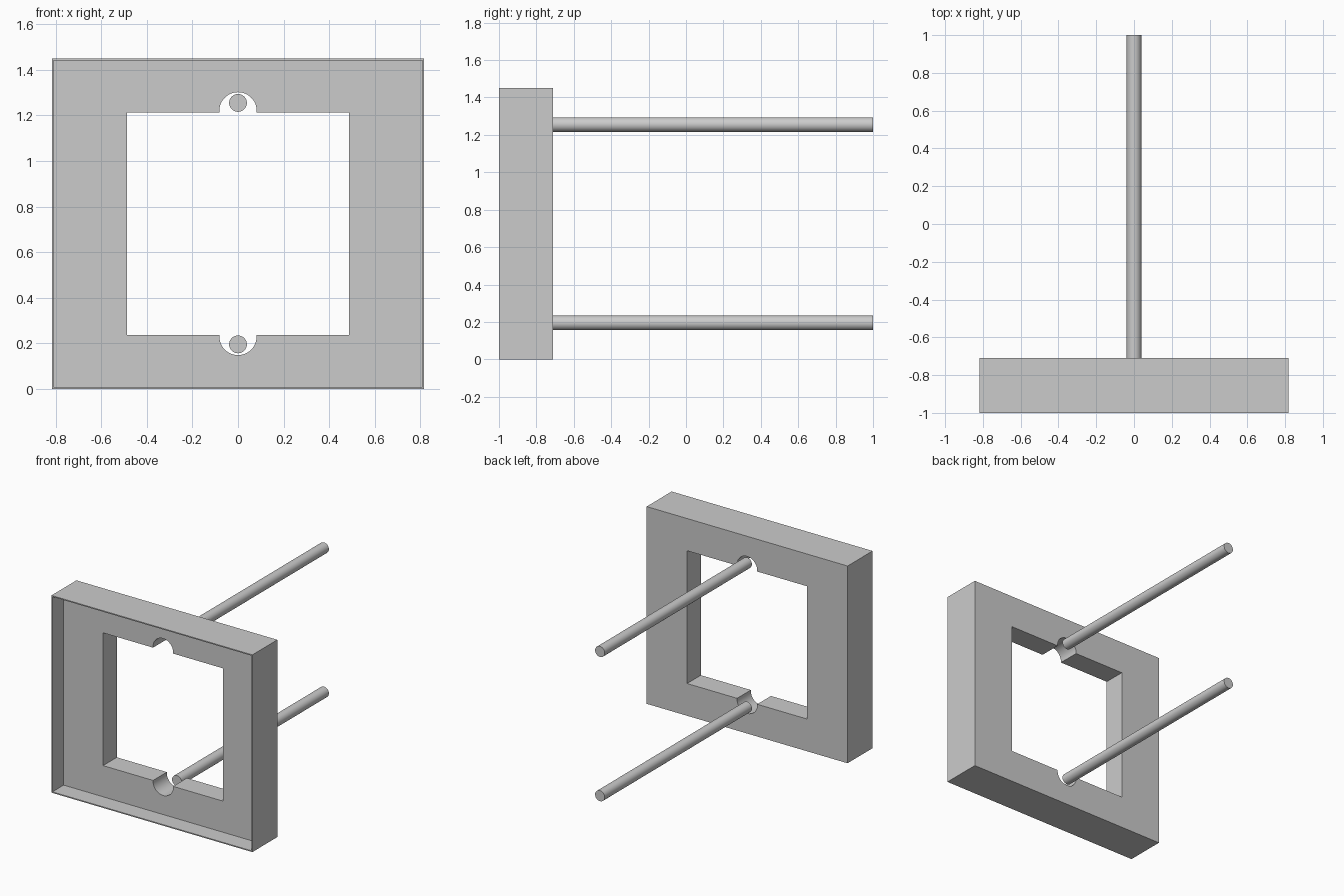
import bpy
from math import radians

if "Cube" in bpy.data.objects:
    bpy.data.objects.remove(bpy.data.objects["Cube"], do_unlink=True)

HEIGHT, HALF_WIDTH = 1.45, 0.817
MID_Z = HEIGHT / 2
FRONT, BACK, RECESS = -1.0, -0.71, -0.87
RIM = 0.008

grey = bpy.data.materials.new("plain_grey")
grey.use_nodes = True
grey.diffuse_color = (0.6, 0.6, 0.6, 1)
grey.node_tree.nodes["Principled BSDF"].inputs["Base Color"].default_value = (0.6, 0.6, 0.6, 1)


def finish(name):
    obj = bpy.context.object
    obj.name = name
    obj.data.materials.append(grey)
    return obj


def box(name, half_x, half_z, y0, y1):
    """Box centred on the frame axis, running from y0 to y1."""
    bpy.ops.mesh.primitive_cube_add(size=2, location=(0, (y0 + y1) / 2, MID_Z))
    bpy.context.object.scale = (half_x, (y1 - y0) / 2, half_z)
    bpy.ops.object.transform_apply(location=False, rotation=False, scale=True)
    return finish(name)


def cylinder(name, radius, z, y0, y1):
    """Cylinder lying along y."""
    bpy.ops.mesh.primitive_cylinder_add(
        vertices=48, radius=radius, depth=y1 - y0,
        location=(0, (y0 + y1) / 2, z), rotation=(radians(90), 0, 0))
    return finish(name)


def cut(target, cutter):
    """Subtract the cutter from the target and discard it."""
    mod = target.modifiers.new("cut", "BOOLEAN")
    mod.operation = "DIFFERENCE"
    mod.solver = "EXACT"
    mod.object = cutter
    bpy.context.view_layer.objects.active = target
    bpy.ops.object.modifier_apply(modifier=mod.name)
    bpy.data.objects.remove(cutter, do_unlink=True)


def smooth(obj):
    bpy.ops.object.select_all(action="DESELECT")
    obj.select_set(True)
    bpy.context.view_layer.objects.active = obj
    bpy.ops.object.shade_smooth_by_angle(angle=radians(30))


# Square frame with a thin front rim, a shallow recess and a window
frame = box("frame", HALF_WIDTH, MID_Z, FRONT, BACK)
cut(frame, box("recess_cutter", HALF_WIDTH - RIM, MID_Z - RIM, FRONT - 0.1, RECESS))
cut(frame, box("window_cutter", 0.488, 0.488, FRONT - 0.2, BACK + 0.1))

# Round notches in the window edges, and the rods behind them
for side, name in ((1, "upper"), (-1, "lower")):
    cut(frame, cylinder("notch_cutter", 0.082, MID_Z + side * 0.495, FRONT - 0.3, BACK + 0.2))
    smooth(cylinder(name + "_rod", 0.039, MID_Z + side * 0.53, BACK, 1.0))
smooth(frame)
